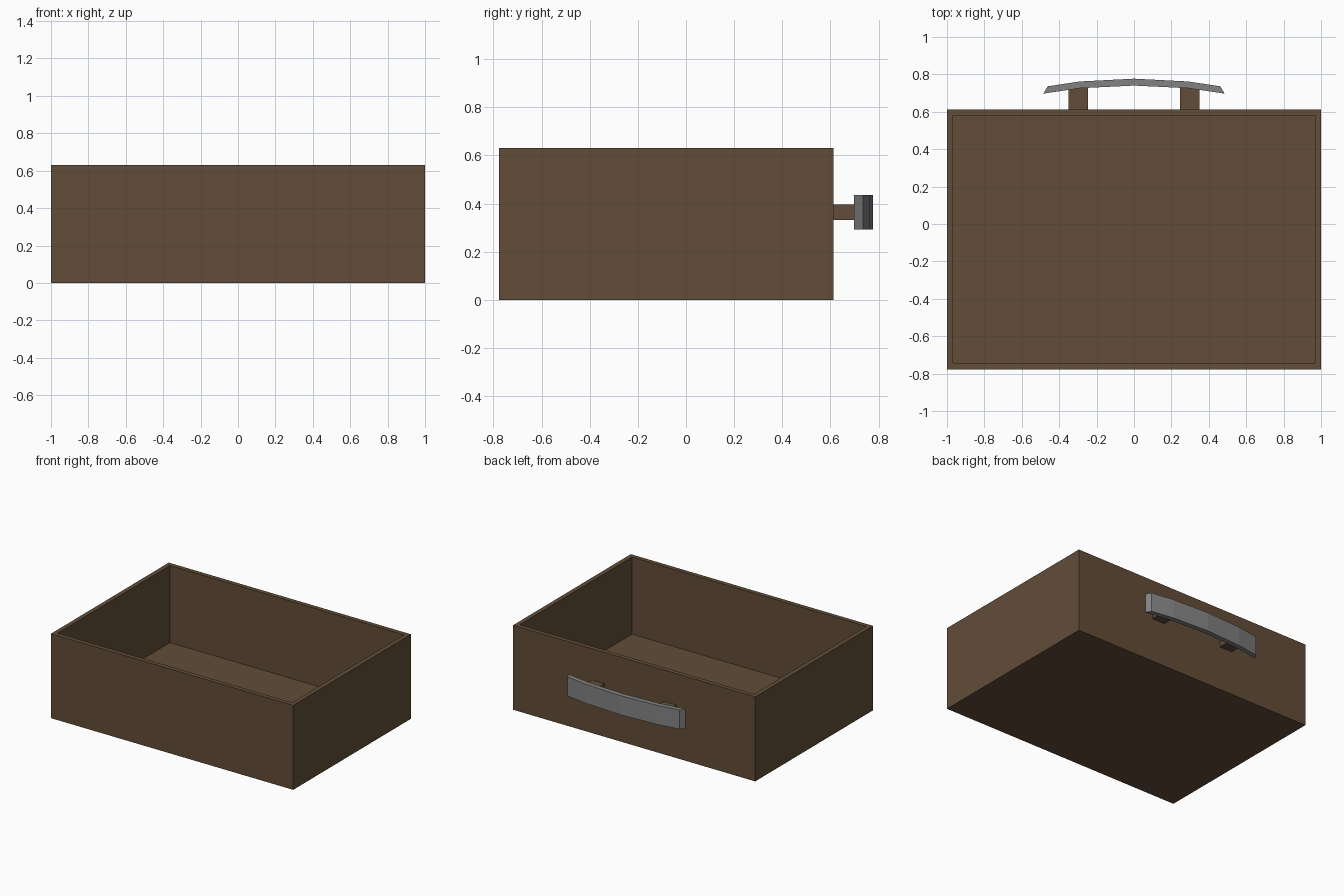
import bpy, bmesh

if "Cube" in bpy.data.objects:
    bpy.data.objects.remove(bpy.data.objects["Cube"])


def material(name, rgb):
    m = bpy.data.materials.new(name)
    m.diffuse_color = (*rgb, 1)
    m.use_nodes = True
    m.node_tree.nodes["Principled BSDF"].inputs["Base Color"].default_value = m.diffuse_color
    return m


brown = material("dark brown wood", (0.122, 0.074, 0.040))
grey = material("grey metal", (0.225, 0.225, 0.225))


def add_object(name, bm, mat):
    bmesh.ops.recalc_face_normals(bm, faces=bm.faces)
    mesh = bpy.data.meshes.new(name)
    bm.to_mesh(mesh)
    bm.free()
    mesh.materials.append(mat)
    ob = bpy.data.objects.new(name, mesh)
    bpy.context.collection.objects.link(ob)
    return ob


def box(bm, x0, x1, y0, y1, z0, z1):
    verts = bmesh.ops.create_cube(bm, size=1)["verts"]
    for v in verts:
        v.co.x = x1 if v.co.x > 0 else x0
        v.co.y = y1 if v.co.y > 0 else y0
        v.co.z = z1 if v.co.z > 0 else z0


# Open drawer box: inset the top face and push it down to the floor
bm = bmesh.new()
box(bm, -1, 1, -0.777, 0.612, 0, 0.63)
top = max(bm.faces, key=lambda f: f.calc_center_median().z)
bmesh.ops.inset_individual(bm, faces=[top], thickness=0.047)
well = bmesh.ops.extrude_discrete_faces(bm, faces=[top])["faces"][0]
for v in well.verts:
    v.co.z = 0.055
add_object("drawer_box", bm, brown)

# Two posts that hold the handle
for side, name in ((-1, "left_handle_post"), (1, "right_handle_post")):
    bm = bmesh.new()
    xs = sorted((side * 0.245, side * 0.35))
    box(bm, *xs, 0.605, 0.732, 0.331, 0.396)
    add_object(name, bm, brown)

# Bowed handle bar: curved outline in plan, extruded upwards
outer = [(-0.462, 0.736), (-0.29, 0.762), (0, 0.777), (0.29, 0.762), (0.462, 0.736)]
inner = [(0.485, 0.697), (0.29, 0.726), (0, 0.740), (-0.29, 0.726), (-0.485, 0.697)]
bm = bmesh.new()
face = bm.faces.new([bm.verts.new((x, y, 0.293)) for x, y in outer + inner])
ext = bmesh.ops.extrude_face_region(bm, geom=[face])["geom"]
for v in ext:
    if isinstance(v, bmesh.types.BMVert):
        v.co.z = 0.436
add_object("handle_bar", bm, grey)
